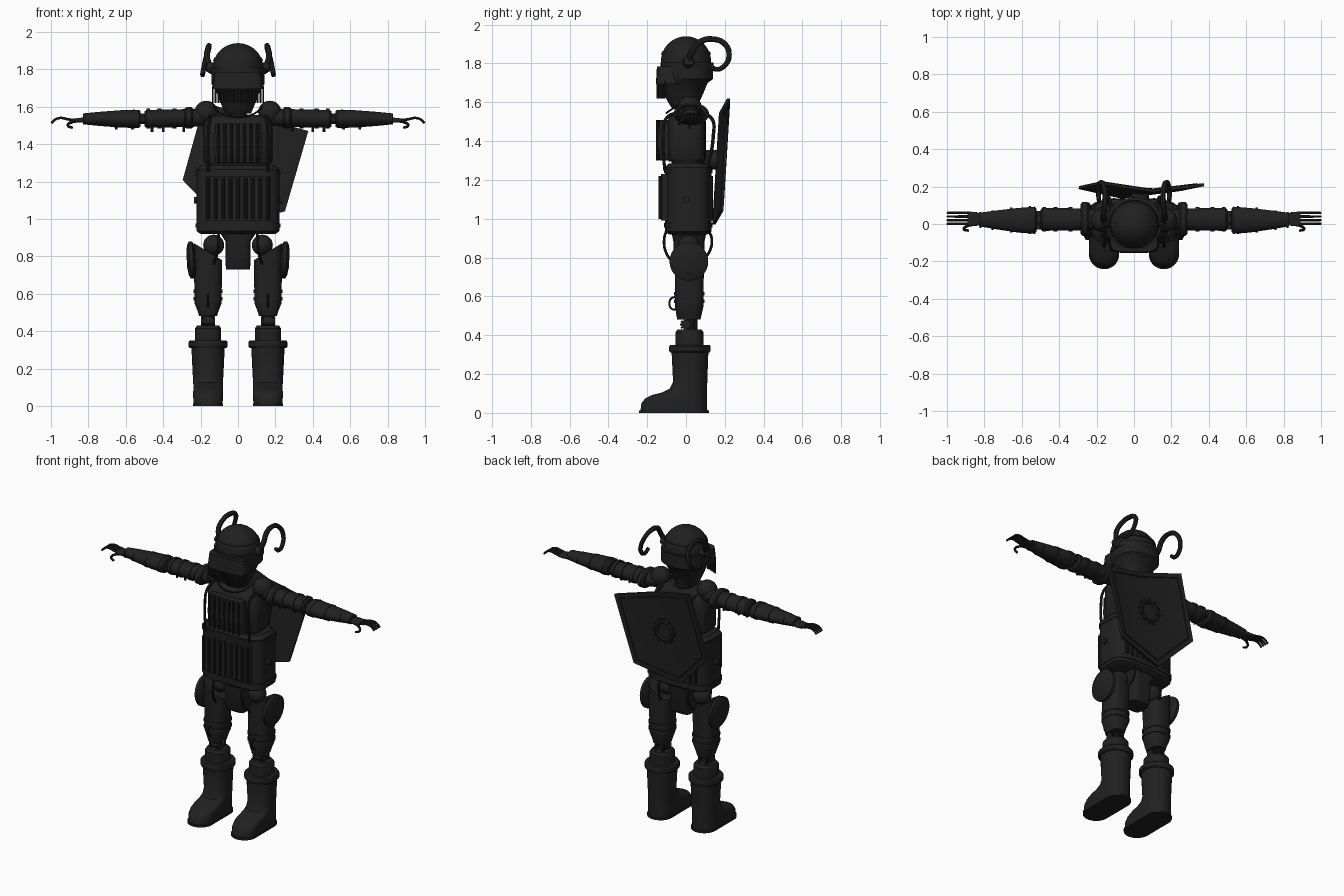
import bpy, bmesh, math
from mathutils import Vector

mat = bpy.data.materials.new("dark_metal")
mat.diffuse_color = (0.015, 0.015, 0.015, 1)


def add(name, data):
    ob = bpy.data.objects.new(name, data)
    bpy.context.collection.objects.link(ob)
    data.materials.append(mat)
    return ob


def loft(name, rings, axis='z', e=2, n=32):
    """Rings are (position, centre u, centre v, half u, half v, tilt). e=0 gives a stadium."""
    bm = bmesh.new()
    loops = []
    for r in rings:
        t, cu, cv, a, b = r[:5]
        tilt = r[5] if len(r) > 5 else 0
        loop = []
        for i in range(n):
            w = 2 * math.pi * (i + .5) / n
            c, s = math.cos(w), math.sin(w)
            if e == 0:
                u, v = a * c, a * s + math.copysign(b - a, s)
            else:
                u = a * math.copysign(abs(c) ** (2 / e), c)
                v = b * math.copysign(abs(s) ** (2 / e), s)
            if axis == 'z':
                p = (cu + u, cv + v, t + tilt * u)
            else:
                p = (t + tilt * v, cu + u, cv + v)
            loop.append(bm.verts.new(p))
        loops.append(loop)
    for p, q in zip(loops, loops[1:]):
        for i in range(n):
            j = (i + 1) % n
            bm.faces.new((p[i], p[j], q[j], q[i]))
    bm.faces.new(loops[0][::-1])
    bm.faces.new(loops[-1])
    bmesh.ops.recalc_face_normals(bm, faces=bm.faces)
    me = bpy.data.meshes.new(name)
    bm.to_mesh(me)
    bm.free()
    return add(name, me)


def rod(name, p, q, r1, r2=None, n=16):
    p, q = Vector(p), Vector(q)
    bm = bmesh.new()
    bmesh.ops.create_cone(bm, cap_ends=True, segments=n, radius1=r1,
                          radius2=r1 if r2 is None else r2, depth=(q - p).length)
    me = bpy.data.meshes.new(name)
    bm.to_mesh(me)
    bm.free()
    ob = add(name, me)
    ob.location = (p + q) / 2
    ob.rotation_euler = (q - p).to_track_quat('Z', 'Y').to_euler()
    return ob


def ball(name, loc, r):
    bm = bmesh.new()
    bmesh.ops.create_uvsphere(bm, u_segments=24, v_segments=16, radius=r)
    me = bpy.data.meshes.new(name)
    bm.to_mesh(me)
    bm.free()
    add(name, me).location = loc


def tube(name, pts, r, taper=1, cyclic=False, kind='AUTO'):
    cu = bpy.data.curves.new(name, 'CURVE')
    cu.dimensions = '3D'
    cu.bevel_depth, cu.bevel_resolution, cu.resolution_u = r, 2, 6
    cu.use_fill_caps = True
    sp = cu.splines.new('BEZIER')
    sp.bezier_points.add(len(pts) - 1)
    for i, (b, p) in enumerate(zip(sp.bezier_points, pts)):
        b.co = p
        b.handle_left_type = b.handle_right_type = kind
        b.radius = 1 + (taper - 1) * i / (len(pts) - 1)
    sp.use_cyclic_u = cyclic
    add(name, cu)


# torso barrels, belts and pelvis
loft("lower_torso", [(.92, 0, .012, .2, .1), (.935, 0, .012, .222, .12),
                     (1.265, 0, .012, .222, .12), (1.285, 0, .012, .2, .1)], e=4)
for z in (.955, 1.235):
    loft("torso_band", [(z, 0, .012, .227, .125), (z + .022, 0, .012, .227, .125)], e=4)
loft("waist_joint", [(1.27, 0, .01, .165, .085), (1.32, 0, .01, .165, .085)], e=3)
loft("chest", [(1.295, 0, .003, .175, .092), (1.31, 0, .003, .185, .1),
               (1.5, 0, .003, .185, .1), (1.535, 0, .003, .17, .085), (1.555, 0, .005, .12, .06)], e=4)
loft("pelvis", [(.73, 0, .015, .065, .06), (.76, 0, .015, .066, .078),
                (.88, 0, .015, .066, .08), (.93, 0, .015, .1, .09)], e=5)

# front panels with vertical slats, ribs on the back
loft("belly_panel", [(.99, 0, -.09, .17, .04), (1.23, 0, -.09, .17, .04)], e=8)
loft("chest_panel", [(1.3, 0, -.09, .12, .045), (1.4, 0, -.1, .13, .05), (1.51, 0, -.09, .12, .045)], e=8)
for i in range(9):
    x = -.16 + .04 * i
    rod("belly_slat", (x, -.131, 1.0), (x, -.131, 1.22), .01, n=10)
    rod("back_rib", (x, .128, .99), (x, .128, 1.22), .01, n=10)
for i in range(7):
    x = -.105 + .035 * i
    rod("chest_slat", (x, -.146, 1.3), (x, -.146, 1.51), .009, n=10)

# neck
for i in range(4):
    loft("neck_ring", [(1.54 + .025 * i, 0, .022, .055, .05), (1.558 + .025 * i, 0, .022, .055, .05)])
loft("neck_core", [(1.53, 0, .022, .045, .042), (1.66, 0, .022, .045, .042)])

# head, helmet dome, rim, brow and comb
loft("head", [(1.565, 0, -.01, .07, .06), (1.6, 0, -.012, .085, .08), (1.64, 0, -.013, .1, .1),
              (1.70, 0, -.008, .125, .12), (1.72, 0, .005, .142, .135), (1.8, 0, .005, .142, .135)], e=2.4)
loft("helmet_dome", [(1.79, 0, 0, .136, .13)] +
     [(1.81 + .13 * math.sin(math.radians(a)), 0, 0, .135 * math.cos(math.radians(a)),
       .13 * math.cos(math.radians(a))) for a in range(0, 90, 11)])
loft("helmet_rim", [(1.775, 0, .005, .15, .137), (1.805, 0, .005, .15, .137)])
loft("dome_band", [(1.845, 0, 0, .135, .13), (1.862, 0, 0, .128, .124)])
loft("brow", [(1.695, 0, -.09, .135, .065), (1.785, 0, -.09, .125, .06)], e=4)
for i in range(19):
    x = -.135 + .015 * i
    y = -.148 + 2 * x * x
    rod("mouth_comb", (x, y, 1.62), (x, y, 1.71), .005, n=8)
tube("collar_cable", [(-.13, -.02, 1.6), (-.08, -.08, 1.56), (0, -.1, 1.545), (.08, -.08, 1.56), (.13, -.02, 1.6)], .005)

for s in (-1, 1):
    # curled horn and ear boss
    rod("ear_boss", (s * .12, .01, 1.8), (s * .165, .015, 1.815), .035, .025)
    horn = [(.14, .015, 1.8), (.165, .03, 1.86), (.16, .07, 1.91), (.155, .14, 1.925),
            (.16, .2, 1.9), (.175, .222, 1.845), (.186, .2, 1.79), (.19, .155, 1.77), (.188, .125, 1.79)]
    tube("horn", [(s * x, y, z) for x, y, z in horn], .017, .7)

    # shoulder
    ball("shoulder_ball", (s * .17, .02, 1.57), .062)
    loft("shoulder_disc", [(s * .24, .027, 1.54, .08, .05), (s * .25, .027, 1.54, .092, .058),
                           (s * .275, .027, 1.54, .092, .058), (s * .285, .027, 1.54, .08, .05)], 'x')
    # upper arm, elbow, forearm
    loft("upper_arm", [(s * .17, .025, 1.55, .05, .05), (s * .24, .025, 1.54, .058, .048),
                       (s * .49, .025, 1.535, .062, .048), (s * .5, .025, 1.535, .052, .04)], 'x')
    for x in (.33, .41, .47):
        loft("arm_band", [(s * x, .025, 1.537, .066, .053), (s * (x + .02), .025, 1.537, .066, .053)], 'x')
    rod("elbow_core", (s * .49, .02, 1.535), (s * .54, .02, 1.535), .028)
    rod("elbow_pin", (s * .512, -.03, 1.535), (s * .512, .07, 1.535), .016)
    loft("forearm", [(s * .52, .02, 1.535, .06, .04), (s * .53, .02, 1.535, .073, .049),
                     (s * .62, .02, 1.535, .066, .047), (s * .74, .022, 1.535, .05, .038),
                     (s * .83, .024, 1.535, .036, .029)], 'x')
    for x, r in ((.55, .073), (.65, .065), (.75, .05), (.815, .041)):
        loft("forearm_band", [(s * x, .021, 1.535, r + .003, r * .7), (s * (x + .012), .021, 1.535, r + .002, r * .7)], 'x')
    for x in (.29, .4, .46, .565, .65):
        rod("arm_stud", (s * x, .02, 1.466 if x < .5 else 1.478), (s * x, .02, 1.51), .007, n=8)
    # hand
    loft("palm", [(s * .82, .025, 1.53, .028, .016), (s * .845, .027, 1.528, .038, .012),
                  (s * .89, .029, 1.527, .036, .009)], 'x', e=4)
    for k in range(4):
        y = .001 + .0195 * k
        path = [(.87, 1.527), (.91, 1.533), (.945, 1.54), (.975, 1.533), (.998, 1.512)]
        tube("finger", [(s * x, y, z) for x, z in path], .0075, .8)
    thumb = [(.84, .0, 1.525), (.89, -.01, 1.517), (.91, -.027, 1.5), (.885, -.036, 1.487)]
    tube("thumb", [(s * x, y, z) for x, y, z in thumb], .0085, .8)

    # hip ball and disc
    ball("hip_ball", (s * .13, .015, .86), .056)
    loft("hip_disc", [(s * .228, .015, .78, .08, .08, s * .06), (s * .24, .015, .78, .1, .1, s * .06),
                      (s * .258, .015, .78, .1, .1, s * .06), (s * .268, .015, .78, .08, .08, s * .06),
                      (s * .274, .015, .78, .04, .04, s * .06)], 'x')
    rod("hip_axle", (s * .2, .015, .78), (s * .25, .015, .78), .03)
    # thigh
    X = s * .16
    loft("thigh", [(.48, X, .015, .048, .06), (.505, X, .015, .055, .065), (.55, X, .017, .073, .074),
                   (.62, X, .017, .073, .074), (.72, X, .017, .076, .075), (.825, X, .017, .076, .075, s * .6)], e=2.6)
    for z in (.565, .605):
        loft("thigh_band", [(z, X, .017, .078, .079), (z + .018, X, .017, .078, .079)], e=2.6)
    tube("thigh_loop", [(X, -.05, .53), (X, -.078, .54), (X, -.08, .585), (X, -.05, .6)], .005)
    # knee joint
    rod("knee_gear", (X - .037, 0, .455), (X + .037, 0, .455), .024)
    for k in range(10):
        w = k * math.pi / 5
        d = Vector((0, math.cos(w), math.sin(w)))
        for g in (-.025, .025):
            c = Vector((X + g, 0, .455))
            rod("gear_tooth", c + d * .02, c + d * .031, .005, n=6)
    for g in (-.028, .028):
        rod("knee_strut", (X + g, .05, .42), (X + g, .05, .5), .008, n=10)
    rod("knee_core", (X, .02, .42), (X, .02, .49), .02)
    # boot: foot, shaft, cuff, shin and sole
    boot = [(.01, -.235, .11, .078), (.05, -.23, .109, .08), (.075, -.21, .109, .08), (.092, -.175, .109, .079),
            (.105, -.125, .109, .079), (.125, -.085, .109, .08), (.16, -.067, .11, .082), (.32, -.075, .116, .09)]
    loft("boot", [(z, X, (f + b) / 2, a, (b - f) / 2) for z, f, b, a in boot], e=0)
    loft("boot_sole", [(0, X, -.062, .081, .18), (.013, X, -.062, .081, .18)], e=0)
    loft("boot_cuff", [(.31, X, .02, .098, .102), (.318, X, .02, .105, .107),
                       (.342, X, .02, .105, .107), (.35, X, .02, .098, .102)])
    loft("shin", [(.34, X, .018, .07, .073), (.415, X, .018, .07, .073), (.43, X, .018, .06, .062)], e=2.6)

    # hoses
    tube("chest_hose", [(s * .15, -.04, 1.55), (s * .155, -.1, 1.52), (s * .16, -.118, 1.42), (s * .16, -.11, 1.25)], .008)
    tube("hip_hose", [(s * .1, -.09, .96), (s * .105, -.112, .9), (s * .11, -.1, .82), (s * .13, -.05, .76)], .007)
    tube("rear_hip_hose", [(s * .1, .1, .96), (s * .105, .132, .9), (s * .11, .115, .82), (s * .13, .07, .78)], .007)
    tube("back_hose", [(s * .12, .07, 1.54), (s * .13, .13, 1.52), (s * .14, .14, 1.42), (s * .14, .11, 1.26)], .009)
    rod("waist_bolt", (s * .215, .0, 1.1), (s * .236, .0, 1.1), .018)

# tilted shield on the back, folded along its long axis
top, tip = Vector((.1, 1.545)), Vector((-.065, .97))
ax = (tip - top).normalized()


def on_shield(x, z, off=0):
    d = (Vector((x, z)) - top)
    return (x, .163 + .13 * abs(d.x * ax.y - d.y * ax.x) + .06 * (z - 1.3) + off, z)


A, B, C, D = (.375, 1.47), (.25, 1.04), (-.295, 1.207), (-.18, 1.62)
pts = [on_shield(*p) for p in (D, top, A, B, tip, C)]
me = bpy.data.meshes.new("shield")
me.from_pydata(pts, [], [(0, 1, 4, 5), (1, 2, 3, 4)])
shield = add("shield", me)
sol = shield.modifiers.new("thickness", 'SOLIDIFY')
sol.thickness, sol.offset = .016, 0
mid = top.lerp(tip, .42)
inner = [Vector((p[0], p[2])).lerp(mid, .11) for p in pts]
tube("shield_rim", [on_shield(*p, .007) for p in inner], .006, cyclic=True, kind='VECTOR')

# gear emblem on the shield
ring = [(mid.x + .06 * math.cos(i * math.pi / 6), mid.y + .06 * math.sin(i * math.pi / 6)) for i in range(12)]
tube("shield_gear", [on_shield(*p, .01) for p in ring], .012, cyclic=True)
for p in ring:
    q = mid + (Vector(p) - mid) * 1.4
    rod("shield_gear_tooth", on_shield(*p, .01), on_shield(*q, .01), .008, n=8)
rod("shield_mount", (mid.x, .08, mid.y), (mid.x, .165, mid.y), .05)

# curves to mesh, smooth shading with sharp edges
bpy.ops.object.select_all(action='SELECT')
bpy.context.view_layer.objects.active = shield
bpy.ops.object.convert(target='MESH')
bpy.ops.object.shade_smooth_by_angle(angle=math.radians(35))
